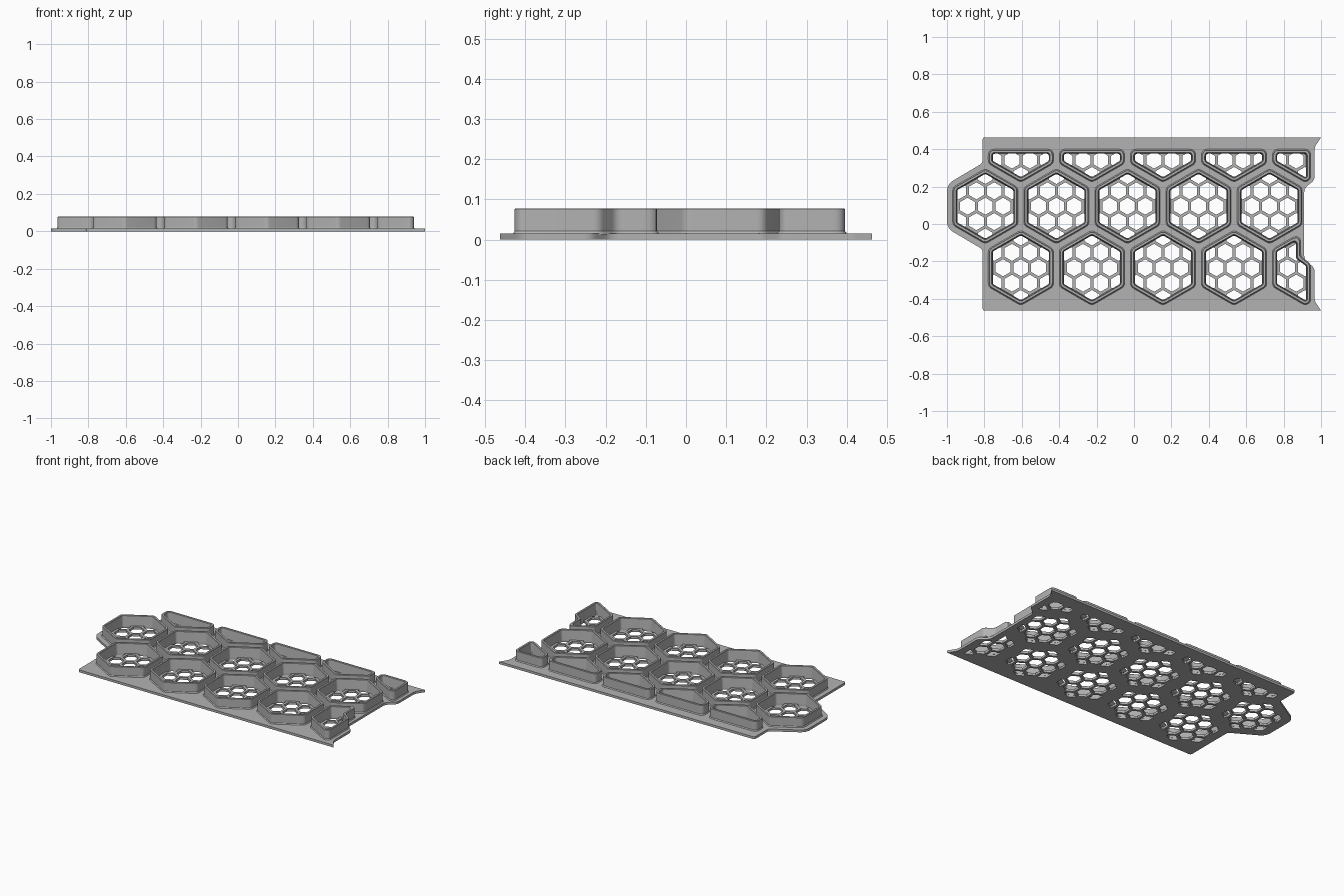
import bpy
import bmesh
from math import cos, sin, tan, radians, pi
from mathutils import Vector

cube = bpy.data.objects.get("Cube")
if cube:
    bpy.data.objects.remove(cube, do_unlink=True)

PITCH = 0.38            # spacing of the large cells
ROW = PITCH * cos(pi / 6)
MID_Y = 0.095           # centre line of the middle row
THICK = 0.015           # base plate thickness
TOP = 0.078             # rim height
CELL = PITCH / 4        # spacing of the small mesh holes

grey = bpy.data.materials.new("grey plastic")
grey.use_nodes = True
colour = (0.45, 0.45, 0.45, 1)
grey.diffuse_color = colour
grey.node_tree.nodes["Principled BSDF"].inputs["Base Color"].default_value = colour


def hexagon(x, y, apothem):
    r = apothem / cos(pi / 6)
    return [Vector((x + r * cos(a), y + r * sin(a)))
            for a in (radians(30 + 60 * i) for i in range(6))]


def cross(a, b):
    return a.x * b.y - a.y * b.x


def cut(poly, point, normal):
    """Keep the part of poly behind the line through point."""
    out = []
    for i, b in enumerate(poly):
        a = poly[i - 1]
        da, db = (a - point).dot(normal), (b - point).dot(normal)
        if da * db < 0:
            out.append(a.lerp(b, da / (da - db)))
        if db <= 0:
            out.append(b)
    return out


def inset(poly, d):
    out = []
    for i, p in enumerate(poly):
        a = (p - poly[i - 1]).normalized()
        b = (poly[(i + 1) % len(poly)] - p).normalized()
        na, nb = Vector((-a.y, a.x)), Vector((-b.y, b.x))
        out.append(p + (na + nb) * d / (1 + na.dot(nb)))
    return out


def rounded(poly, radius, steps=6):
    """Round corners; radius is one number or one per corner."""
    out = []
    for i, p in enumerate(poly):
        r = radius[i] if isinstance(radius, list) else radius
        a, b = poly[i - 1] - p, poly[(i + 1) % len(poly)] - p
        if r == 0:
            out.append(p)
            continue
        t = min(r * tan((pi - a.angle(b)) / 2), 0.48 * a.length, 0.48 * b.length)
        start, end = p + a.normalized() * t, p + b.normalized() * t
        for k in range(steps + 1):
            u = k / steps
            out.append(start.lerp(p, u).lerp(p.lerp(end, u), u))
    return out


def area(poly):
    return sum(cross(poly[i - 1], p) for i, p in enumerate(poly)) / 2


def finish(obj, mesh):
    mesh.materials.clear()
    mesh.materials.append(grey)
    for face in mesh.polygons:
        face.use_smooth = True
    mesh.set_sharp_from_angle(angle=radians(30))
    return obj


def cup_wall(name, base):
    """Loft a tapered rim with a small flare at its foot."""
    profile = [(-0.005, THICK - 0.002, 0.035), (-0.004, THICK + 0.001, 0.034),
               (0, THICK + 0.006, 0.03), (0, TOP - 0.002, 0.03),
               (0.002, TOP, 0.028), (0.013, TOP, 0.02),
               (0.015, TOP - 0.002, 0.019), (0.02, THICK - 0.002, 0.015)]
    bm = bmesh.new()
    rings = [[bm.verts.new((p.x, p.y, z)) for p in rounded(inset(base, d), r)]
             for d, z, r in profile]
    for k, low in enumerate(rings):
        high = rings[(k + 1) % len(rings)]
        for i in range(len(low)):
            bm.faces.new((low[i - 1], low[i], high[i], high[i - 1]))
    bmesh.ops.recalc_face_normals(bm, faces=bm.faces[:])
    mesh = bpy.data.meshes.new(name)
    bm.to_mesh(mesh)
    bm.free()
    obj = bpy.data.objects.new(name, mesh)
    bpy.context.collection.objects.link(obj)
    finish(obj, mesh)


# Cell layout: (name, centre, outline)
APOTHEM = 0.17
right_dir, up_dir = Vector((1, 0)), Vector((0, 1))
edge_x, edge_y = Vector((0.94, 0)), Vector((0, 0.396))
cells = []
for i in range(5):
    x = -0.795 + PITCH * i
    cells.append(("middle_cell", Vector((x, MID_Y)), hexagon(x, MID_Y, APOTHEM)))
    x += PITCH / 2
    upper = cut(hexagon(x, MID_Y + ROW, APOTHEM), edge_y, up_dir)
    cells.append(("back_cell", Vector((x, MID_Y + ROW)), cut(upper, edge_x, right_dir)))
    lower = hexagon(x, MID_Y - ROW, APOTHEM)
    if i == 4:      # notched end cell
        lower = [Vector(p) for p in ((0.745, -0.332), (0.915, -0.43), (0.94, -0.416),
                                     (0.94, -0.215), (0.887, -0.175), (0.887, -0.055),
                                     (0.745, -0.136))]
    cells.append(("front_cell", Vector((x, MID_Y - ROW)), lower))

# Small honeycomb openings clipped to each cell floor
holes = []
for name, centre, base in cells:
    cup_wall(name + "_wall", base)
    floor = rounded(inset(base, 0.019), 0.015)
    for row in range(-3, 4):
        for col in range(-3, 4):
            c = centre + Vector(((col + (row % 2) / 2) * CELL, row * CELL * cos(pi / 6)))
            small = hexagon(c.x, c.y, CELL / 2 - 0.008)
            piece = floor
            for k in range(6):
                a, b = small[k - 1], small[k]
                piece = cut(piece, a, Vector((b.y - a.y, a.x - b.x)))
            if len(piece) > 2 and area(piece) > 0.0001:
                holes.append(piece)

# Base plate outline: (x, y, corner radius)
outline = [(-0.81, -0.463, 0.015), (1, -0.463, 0), (0.965, -0.41, 0.06),
           (0.965, -0.235, 0.04), (0.91, -0.19, 0.05), (0.91, 0.19, 0.05),
           (0.965, 0.235, 0.04), (0.965, 0.41, 0.06), (1, 0.463, 0),
           (-0.81, 0.463, 0.015), (-0.81, 0.325, 0.03), (-1, 0.213, 0.07),
           (-1, -0.023, 0.07), (-0.81, -0.135, 0.03)]
edge = rounded([Vector(p[:2]) for p in outline], [p[2] for p in outline])

# Plate with openings as a filled flat curve, turned into a mesh
curve = bpy.data.curves.new("base_plate_profile", "CURVE")
curve.dimensions = "2D"
curve.fill_mode = "BOTH"
curve.extrude = THICK / 2
for loop in [edge] + holes:
    spline = curve.splines.new("POLY")
    spline.points.add(len(loop) - 1)
    for point, p in zip(spline.points, loop):
        point.co = (p.x, p.y, 0, 1)
    spline.use_cyclic_u = True
profile_obj = bpy.data.objects.new("base_plate_profile", curve)
bpy.context.collection.objects.link(profile_obj)
graph = bpy.context.evaluated_depsgraph_get()
plate_mesh = bpy.data.meshes.new_from_object(profile_obj.evaluated_get(graph))
bpy.data.objects.remove(profile_obj, do_unlink=True)
bm = bmesh.new()
bm.from_mesh(plate_mesh)
bmesh.ops.remove_doubles(bm, verts=bm.verts[:], dist=0.00001)
bmesh.ops.translate(bm, verts=bm.verts[:], vec=(0, 0, THICK / 2))
bmesh.ops.recalc_face_normals(bm, faces=bm.faces[:])
bm.to_mesh(plate_mesh)
bm.free()
plate = bpy.data.objects.new("base_plate", plate_mesh)
bpy.context.collection.objects.link(plate)
finish(plate, plate_mesh)
